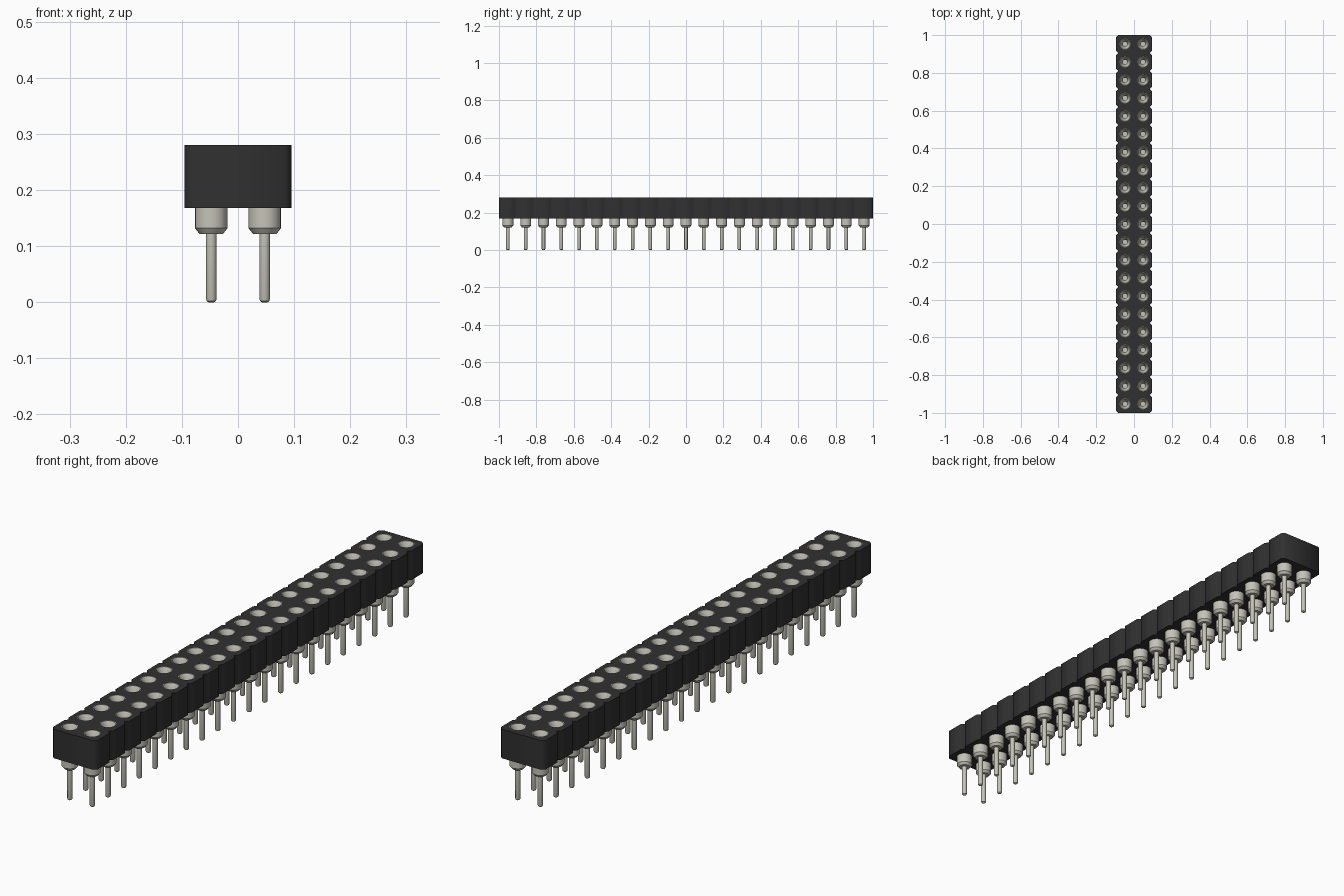
import bpy
import bmesh
from math import cos, sin, pi, radians

cube = bpy.data.objects.get("Cube")
if cube:
    bpy.data.objects.remove(cube, do_unlink=True)

ROWS = 21
PITCH = 2 / ROWS
HALF = PITCH
BOTTOM, TOP = 0.168, 0.28
CHAMFER = 0.012
BORE = 0.029
SEGS = 24


def material(name, rgb):
    mat = bpy.data.materials.new(name)
    mat.use_nodes = True
    mat.diffuse_color = (*rgb, 1)
    mat.node_tree.nodes["Principled BSDF"].inputs["Base Color"].default_value = (*rgb, 1)
    return mat


black = material("black plastic", (0.03, 0.03, 0.031))
metal = material("pale tin", (0.56, 0.55, 0.48))


def row_y(i):
    return -1 + PITCH * (i + 0.5)


def ring(x, y, r):
    return [(x + r * cos(2 * pi * k / SEGS), y + r * sin(2 * pi * k / SEGS)) for k in range(SEGS)]


def add_outline(curve, points):
    spline = curve.splines.new('POLY')
    spline.points.add(len(points) - 1)
    for p, (x, y) in zip(spline.points, points):
        p.co = (x, y, 0, 1)
    spline.use_cyclic_u = True


# Housing: notched outline with round bores, extruded upwards
right_edge = []
for i in range(ROWS):
    lo, hi = row_y(i) - PITCH / 2, row_y(i) + PITCH / 2
    right_edge += [(HALF - CHAMFER, lo), (HALF, lo + CHAMFER), (HALF, hi - CHAMFER)]
right_edge.append((HALF - CHAMFER, 1))
curve = bpy.data.curves.new("housing", 'CURVE')
curve.dimensions = '2D'
curve.fill_mode = 'BOTH'
curve.extrude = (TOP - BOTTOM) / 2
add_outline(curve, right_edge + [(-x, y) for x, y in reversed(right_edge)])
for i in range(ROWS):
    for side in (-1, 1):
        add_outline(curve, ring(side * PITCH / 2, row_y(i), BORE))
housing = bpy.data.objects.new("housing", curve)
housing.location.z = (TOP + BOTTOM) / 2
bpy.context.collection.objects.link(housing)
curve.materials.append(black)
bpy.ops.object.select_all(action='DESELECT')
housing.select_set(True)
bpy.context.view_layer.objects.active = housing
bpy.ops.object.convert(target='MESH')

# Pin: turned profile from the tip, up the collar, then down into the socket
profile = [(0.005, 0), (0.008, 0.002), (0.0095, 0.006), (0.0095, 0.122), (0.021, 0.122),
           (BORE, 0.132), (BORE, TOP), (0.027, TOP), (0.012, 0.25), (0.012, 0.18)]
bm = bmesh.new()
loops = [[bm.verts.new((x, y, z)) for x, y in ring(0, 0, r)] for r, z in profile]
for a, b in zip(loops, loops[1:]):
    for k in range(SEGS):
        n = (k + 1) % SEGS
        bm.faces.new((a[k], a[n], b[n], b[k]))
bm.faces.new(loops[0][::-1])
bm.faces.new(loops[-1])
bmesh.ops.recalc_face_normals(bm, faces=bm.faces)
pin_mesh = bpy.data.meshes.new("socket_pin")
bm.to_mesh(pin_mesh)
bm.free()
pin_mesh.materials.append(metal)

# Two columns of pins sharing one mesh
bpy.ops.object.select_all(action='DESELECT')
for side, label in ((-1, "right"), (1, "left")):
    for i in range(ROWS):
        pin = bpy.data.objects.new(f"{label}_socket_pin_{i + 1}", pin_mesh)
        pin.location = (side * PITCH / 2, row_y(i), 0)
        bpy.context.collection.objects.link(pin)
pin.select_set(True)
bpy.context.view_layer.objects.active = pin
bpy.ops.object.shade_smooth_by_angle(angle=radians(30))
